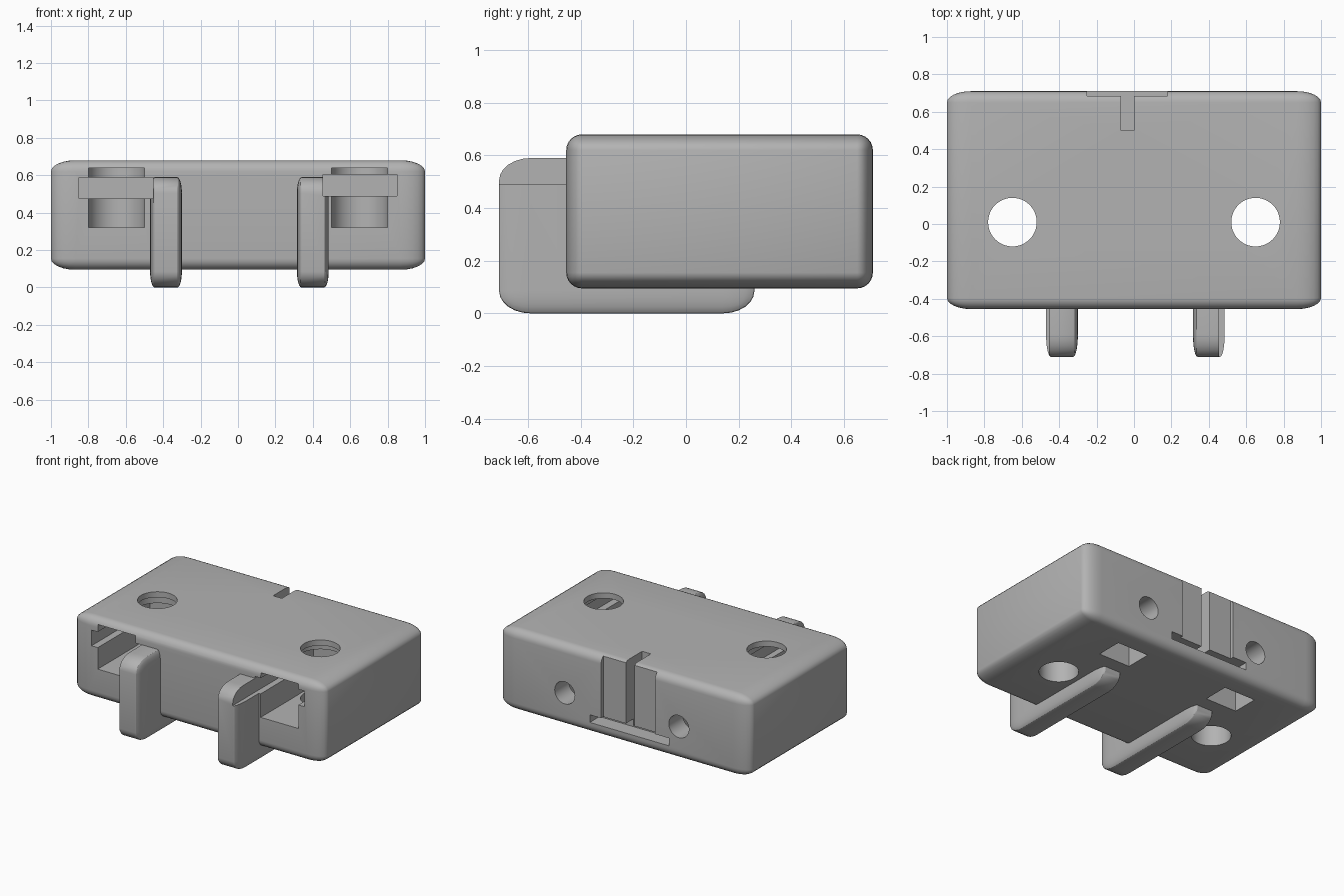
import bpy
import bmesh
from mathutils import Vector

default = bpy.data.objects.get("Cube")
if default:
    bpy.data.objects.remove(default, do_unlink=True)

grey = bpy.data.materials.new("plain grey")
grey.use_nodes = True
COLOUR = (0.45, 0.45, 0.45, 1)
grey.diffuse_color = COLOUR
grey.node_tree.nodes["Principled BSDF"].inputs["Base Color"].default_value = COLOUR


def finish(bm, name):
    mesh = bpy.data.meshes.new(name)
    bmesh.ops.recalc_face_normals(bm, faces=bm.faces)
    bm.to_mesh(mesh)
    bm.free()
    mesh.materials.append(grey)
    obj = bpy.data.objects.new(name, mesh)
    bpy.context.collection.objects.link(obj)
    return obj


def box(name, low, high, radii=None):
    """Box between two corners; radii gives elliptical rounding per axis."""
    low, high = Vector(low), Vector(high)
    size, centre = high - low, (low + high) / 2
    r = Vector(radii) if radii else Vector((1, 1, 1))
    bm = bmesh.new()
    bmesh.ops.create_cube(bm, size=1)
    bmesh.ops.scale(bm, verts=bm.verts, vec=[s / k for s, k in zip(size, r)])
    if radii:
        bmesh.ops.bevel(bm, geom=bm.edges[:], offset=1, segments=6,
                        profile=0.5, affect='EDGES')
    bmesh.ops.scale(bm, verts=bm.verts, vec=r)
    bmesh.ops.translate(bm, verts=bm.verts, vec=centre)
    return finish(bm, name)


def cylinder(name, start, end, radius):
    start, end = Vector(start), Vector(end)
    axis = end - start
    bm = bmesh.new()
    bmesh.ops.create_cone(bm, cap_ends=True, segments=48, radius1=radius,
                          radius2=radius, depth=axis.length)
    bmesh.ops.rotate(bm, verts=bm.verts, cent=(0, 0, 0),
                     matrix=axis.to_track_quat('Z', 'Y').to_matrix())
    bmesh.ops.translate(bm, verts=bm.verts, vec=(start + end) / 2)
    return finish(bm, name)


def combine(target, other, operation):
    mod = target.modifiers.new(operation.lower(), 'BOOLEAN')
    mod.operation, mod.solver, mod.object = operation, 'EXACT', other
    bpy.ops.object.select_all(action='DESELECT')
    target.select_set(True)
    bpy.context.view_layer.objects.active = target
    bpy.ops.object.modifier_apply(modifier=mod.name)
    bpy.data.objects.remove(other, do_unlink=True)


# Rounded block with the two front hooks joined to it
body = box("mounting_block", (-1, -0.455, 0.095), (1, 0.71, 0.68), (0.13, 0.06, 0.06))
for x in (-0.47, 0.315):
    hook = box("hook", (x, -0.71, 0), (x + 0.17, 0.26, 0.59), (0.025, 0.12, 0.085))
    combine(body, hook, 'UNION')

# Bolt holes with open pockets and wide washer slots at the front
for side, z, nut_x in ((-1, 0.475, -0.44), (1, 0.49, 0.47)):
    x = side * 0.65
    inner, outer = sorted((side * 0.455, side * 0.85))
    cutters = [
        cylinder("bolt_hole", (x, 0.01, -0.2), (x, 0.01, 1), 0.13),
        cylinder("pocket_end", (x, 0.01, 0.32), (x, 0.01, 0.64), 0.152),
        box("pocket", (x - 0.15, -0.8, 0.32), (x + 0.15, 0.01, 0.64)),
        box("washer_slot", (inner, -0.8, z), (outer, 0.21, z + 0.113)),
        # Rear screw hole meeting a nut slot that opens below
        cylinder("screw_hole", (nut_x, 0.32, 0.335), (nut_x, 0.9, 0.335), 0.08),
        box("nut_slot", (nut_x - 0.125, 0.36, 0), (nut_x + 0.125, 0.55, 0.46)),
    ]
    for cutter in cutters:
        combine(body, cutter, 'DIFFERENCE')

# Shallow rear panel recess, its deep centre groove and the ledge slot
for cutter in (
    box("panel_recess", (-0.25, 0.685, 0.178), (0.18, 0.9, 0.9)),
    box("centre_groove", (-0.07, 0.5, 0.182), (0, 0.9, 0.9)),
    box("ledge_slot", (-0.36, 0.6, 0.175), (0.27, 0.9, 0.23)),
):
    combine(body, cutter, 'DIFFERENCE')

bpy.ops.object.select_all(action='DESELECT')
body.select_set(True)
bpy.context.view_layer.objects.active = body
bpy.ops.object.shade_smooth_by_angle(angle=0.5)
